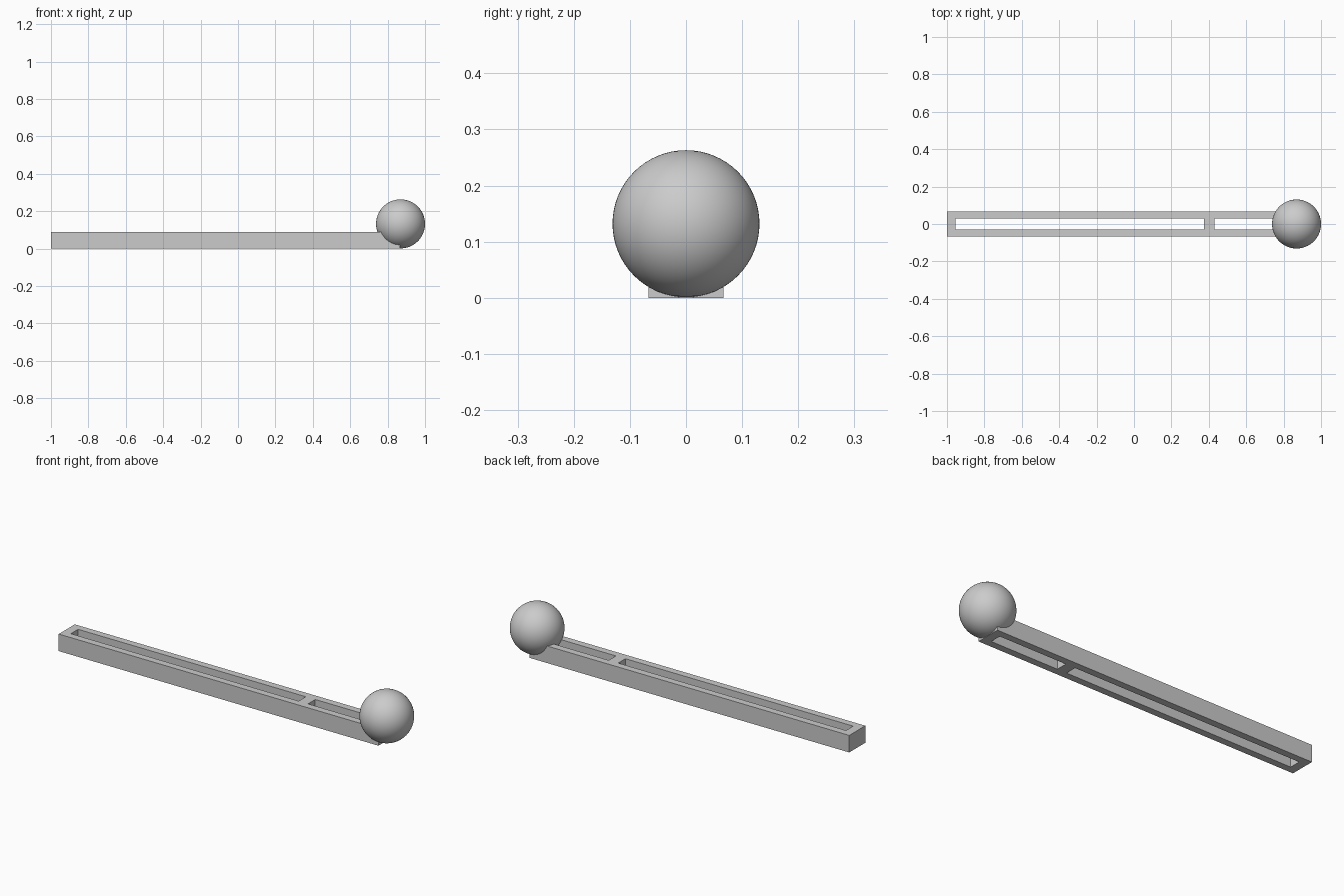
import bpy
import bmesh
import math

cube = bpy.data.objects.get("Cube")
if cube:
    bpy.data.objects.remove(cube, do_unlink=True)

# Single plain grey for every part
grey = bpy.data.materials.new("light_grey")
grey.use_nodes = True
colour = (0.6, 0.6, 0.6, 1)
grey.diffuse_color = colour
grey.node_tree.nodes["Principled BSDF"].inputs["Base Color"].default_value = colour

# Slotted bar: plan grid with two open cells, extruded upward
xs = [-1.0, -0.955, 0.375, 0.43, 0.822, 0.867]
ys = [-0.067, -0.03, 0.03, 0.067]
open_cells = {(1, 1), (3, 1)}
height = 0.09

bm = bmesh.new()
grid = [[bm.verts.new((x, y, 0)) for y in ys] for x in xs]
for i in range(len(xs) - 1):
    for j in range(len(ys) - 1):
        if (i, j) not in open_cells:
            bm.faces.new((grid[i][j], grid[i + 1][j],
                          grid[i + 1][j + 1], grid[i][j + 1]))
loose = [v for v in bm.verts if not v.link_faces]
bmesh.ops.delete(bm, geom=loose, context='VERTS')
base = bm.faces[:]
top = bmesh.ops.extrude_face_region(bm, geom=base, use_keep_orig=True)["geom"]
bmesh.ops.translate(bm, vec=(0, 0, height),
                    verts=[g for g in top if isinstance(g, bmesh.types.BMVert)])
bmesh.ops.recalc_face_normals(bm, faces=bm.faces)
mesh = bpy.data.meshes.new("slotted_bar")
bm.to_mesh(mesh)
bm.free()
bar = bpy.data.objects.new("slotted_bar", mesh)
bpy.context.collection.objects.link(bar)
mesh.materials.append(grey)

# Ball resting over the end of the bar
bpy.ops.mesh.primitive_uv_sphere_add(segments=64, ring_count=32, radius=0.131,
                                     location=(0.869, 0, 0.132))
ball = bpy.context.object
ball.name = "end_ball"
ball.data.materials.append(grey)
bpy.ops.object.shade_smooth_by_angle(angle=math.radians(30))
